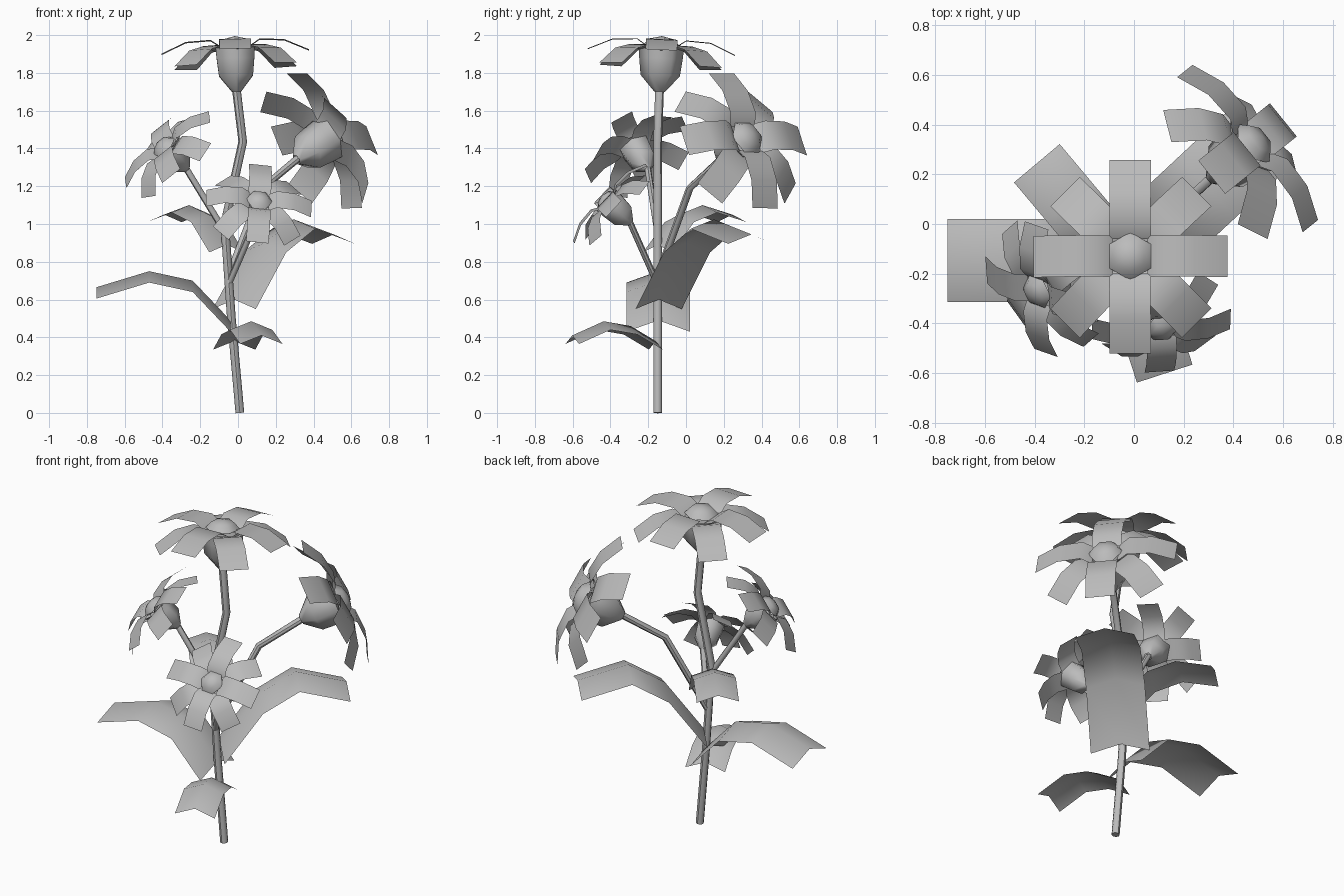
import bpy, bmesh, math
from mathutils import Vector, Matrix

cube = bpy.data.objects.get("Cube")
if cube:
    bpy.data.objects.remove(cube, do_unlink=True)

grey = bpy.data.materials.new("plain grey")
grey.use_nodes = True
tone = (0.5, 0.5, 0.5, 1)
grey.diffuse_color = tone
grey.node_tree.nodes["Principled BSDF"].inputs["Base Color"].default_value = tone


def finish(name, bm, matrix, angle=45):
    mesh = bpy.data.meshes.new(name)
    bm.to_mesh(mesh)
    bm.free()
    mesh.materials.append(grey)
    obj = bpy.data.objects.new(name, mesh)
    bpy.context.collection.objects.link(obj)
    obj.matrix_world = matrix
    bpy.ops.object.select_all(action='DESELECT')
    obj.select_set(True)
    bpy.context.view_layer.objects.active = obj
    bpy.ops.object.shade_smooth_by_angle(angle=math.radians(angle))


def skin(bm, rows, closed=False):
    """Join neighbouring rows of vertices with quads."""
    for a, b in zip(rows, rows[1:]):
        n = len(a)
        for i in range(n if closed else n - 1):
            j = (i + 1) % n
            bm.faces.new((a[i], a[j], b[j], b[i]))


def add_strip(bm, profile, width, arch=0, turn=0, across=1):
    """A bent sheet following (distance, height) points outward."""
    spin = Matrix.Rotation(turn, 3, 'Z')
    steps = [2 * k / across - 1 for k in range(across + 1)]
    rows = [[bm.verts.new(spin @ Vector((r, -t * width / 2, h - arch * t * t)))
             for t in steps] for r, h in profile]
    skin(bm, rows)


def lathe(bm, profile, sides=6, tip=None):
    rows = [[bm.verts.new((r * math.cos(a), r * math.sin(a), h))
             for a in [math.tau * (k + 0.5) / sides for k in range(sides)]]
            for r, h in profile]
    skin(bm, rows, True)
    if tip is not None:
        apex = bm.verts.new((0, 0, tip))
        for i in range(sides):
            bm.faces.new((rows[-1][i], rows[-1][(i + 1) % sides], apex))


# Flower parts, shared by every bloom
UPPER = [(0.07, 0.0), (0.13, 0.04), (0.26, 0.033), (0.39, -0.025)]
LOWER = [(0.07, -0.02), (0.15, 0.01), (0.26, -0.015), (0.375, -0.1)]


def flower(name, place, normal, petal, size=1):
    """A bloom facing along normal, one upper petal pointing along petal."""
    n = Vector(normal).normalized()
    x = Vector(petal)
    x = (x - n * x.dot(n)).normalized()
    frame = Matrix((x, n.cross(x), n)).transposed().to_4x4()
    matrix = Matrix.Translation(place) @ frame @ Matrix.Scale(size, 4)
    for label, profile, start in (("upper", UPPER, 0), ("lower", LOWER, math.pi / 4)):
        bm = bmesh.new()
        for k in range(4):
            add_strip(bm, profile, 0.167, turn=start + k * math.pi / 2)
        finish(name + "_" + label + "_petals", bm, matrix)
    bm = bmesh.new()
    lathe(bm, [(0.097, 0.01), (0.065, 0.045)], tip=0.06)
    finish(name + "_center", bm, matrix, 80)
    bm = bmesh.new()
    lathe(bm, [(0.12, 0.0), (0.115, -0.06), (0.104, -0.15), (0.028, -0.235)])
    finish(name + "_cup", bm, matrix, 65)
    return Vector(place) - n * 0.225 * size


def stem(name, points, radius):
    bm = bmesh.new()
    pts = [Vector(p) for p in points]
    rows = []
    for i, p in enumerate(pts):
        d = (pts[min(i + 1, len(pts) - 1)] - pts[max(i - 1, 0)]).normalized()
        u = Vector((0, 1, 0))
        u = (u - d * u.dot(d)).normalized()
        v = d.cross(u)
        rows.append([bm.verts.new(p + radius * (u * math.cos(a) + v * math.sin(a)))
                     for a in [math.tau * k / 8 for k in range(8)]])
    skin(bm, rows, True)
    bm.faces.new(rows[0][::-1])
    bm.faces.new(rows[-1])
    finish(name, bm, Matrix())


def leaf(name, base, heading, profile, width, arch):
    bm = bmesh.new()
    add_strip(bm, profile, width, arch, across=2)
    finish(name, bm, Matrix.Translation(base) @ Matrix.Rotation(math.radians(heading), 4, 'Z'))


# Blooms
top = flower("top_flower", (-0.015, -0.13, 1.935), (-0.03, 0.045, 1), (1, 0, 0))
back = flower("back_flower", (0.475, 0.318, 1.452), (0.69, 0.56, 0.46),
              (-0.35, -0.28, 0.88), 1.03)
side = flower("side_flower", (-0.385, -0.27, 1.405), (-0.65, -0.4, 0.65),
              (0.06, -0.88, -0.47), 0.75)
front = flower("front_flower", (0.112, -0.415, 1.12), (0.12, -0.72, 0.67),
               (-0.04, -0.6, -0.8), 0.72)

# Stems
stem("main_stem", [(0.01, -0.15, 0), (-0.035, -0.15, 0.5), (-0.07, -0.15, 1.0),
                   (0.025, -0.15, 1.435), top], 0.023)
stem("back_branch", [(-0.05, -0.15, 0.72), (0.13, 0.02, 1.19), back], 0.02)
stem("side_branch", [(-0.065, -0.15, 0.95), side], 0.017)
stem("front_branch", [(-0.05, -0.15, 0.68), front], 0.017)

# Leaves
leaf("left_leaf", (-0.04, -0.147, 0), 180,
     [(0, 0.49), (0.2, 0.70), (0.43, 0.75), (0.71, 0.665)], 0.335, 0.06)
leaf("right_leaf", (-0.02, -0.145, 0), 43,
     [(0, 0.6), (0.22, 0.9), (0.43, 1.025), (0.72, 0.945)], 0.335, 0.05)
leaf("rear_leaf", (-0.06, -0.15, 0), 130,
     [(0, 0.89), (0.15, 1.05), (0.31, 1.10), (0.515, 1.05)], 0.24, 0.04)
leaf("front_leaf", (-0.02, -0.16, 0), -72,
     [(0, 0.38), (0.14, 0.46), (0.29, 0.485), (0.465, 0.41)], 0.235, 0.045)
